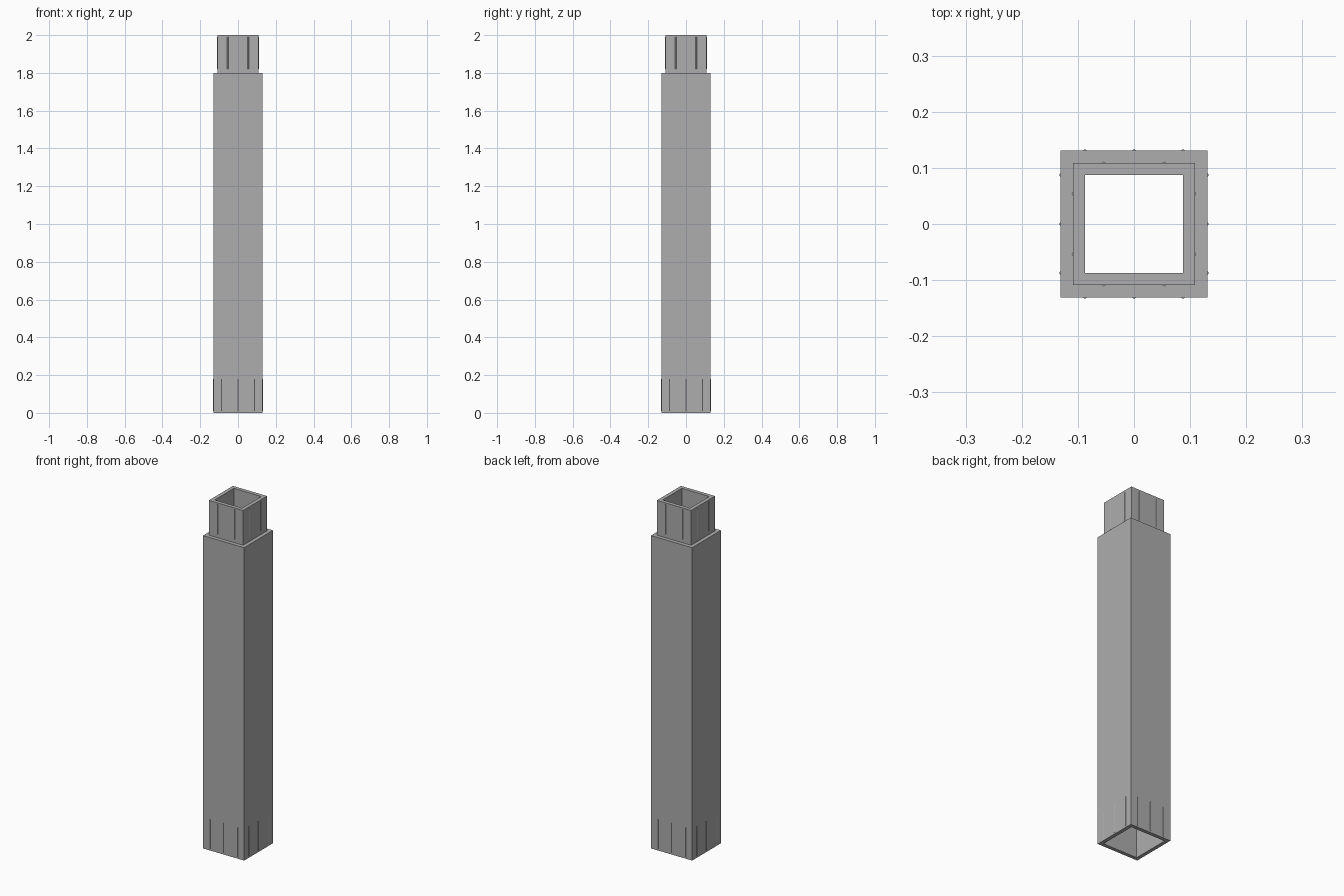
import bpy, bmesh, math
from mathutils import Matrix, Vector

cube = bpy.data.objects.get("Cube")
if cube:
    bpy.data.objects.remove(cube)

UNIT = 0.0218            # wall thickness of the tube
OUTER, PLUG, BORE = 6 * UNIT, 5 * UNIT, 4 * UNIT
SOCKET = PLUG + 0.001

grey = bpy.data.materials.new("grey plastic")
grey.use_nodes = True
colour = (0.42, 0.42, 0.42, 1)
grey.diffuse_color = colour
grey.node_tree.nodes["Principled BSDF"].inputs["Base Color"].default_value = colour


def finish(name, bm):
    bmesh.ops.recalc_face_normals(bm, faces=bm.faces)
    mesh = bpy.data.meshes.new(name)
    bm.to_mesh(mesh)
    bm.free()
    mesh.materials.append(grey)
    obj = bpy.data.objects.new(name, mesh)
    bpy.context.collection.objects.link(obj)
    return obj


# Hollow square post: a closed wall profile carried around four corners
profile = [(OUTER, 0), (OUTER, 1.8), (PLUG, 1.8), (PLUG, 2),
           (BORE, 2), (BORE, 0.2), (SOCKET, 0.2), (SOCKET, 0)]
bm = bmesh.new()
rings = [[bm.verts.new((sx * h, sy * h, z))
          for sx, sy in ((-1, -1), (1, -1), (1, 1), (-1, 1))] for h, z in profile]
for i, ring in enumerate(rings):
    following = rings[(i + 1) % len(rings)]
    for k in range(4):
        n = (k + 1) % 4
        bm.faces.new((ring[k], ring[n], following[n], following[k]))
finish("square_post", bm)


# Slim friction ribs, repeated on all four sides
def ribs(name, offsets, half, low, high):
    bm = bmesh.new()
    for side in range(4):
        turn = Matrix.Rotation(side * math.pi / 2, 4, "Z")
        for x in offsets:
            place = turn @ Matrix.Translation(Vector((x, -half + 0.002, (low + high) / 2)))
            bmesh.ops.create_cone(bm, cap_ends=True, segments=12, radius1=0.004,
                                  radius2=0.004, depth=high - low, matrix=place)
    obj = finish(name, bm)
    bpy.ops.object.select_all(action="DESELECT")
    obj.select_set(True)
    bpy.context.view_layer.objects.active = obj
    bpy.ops.object.shade_smooth_by_angle(angle=math.radians(35))


ribs("plug_ribs", (-BORE * 0.62, BORE * 0.62), PLUG, 1.82, 1.99)
ribs("socket_ribs", (-BORE, 0, BORE), OUTER, 0.01, 0.18)
